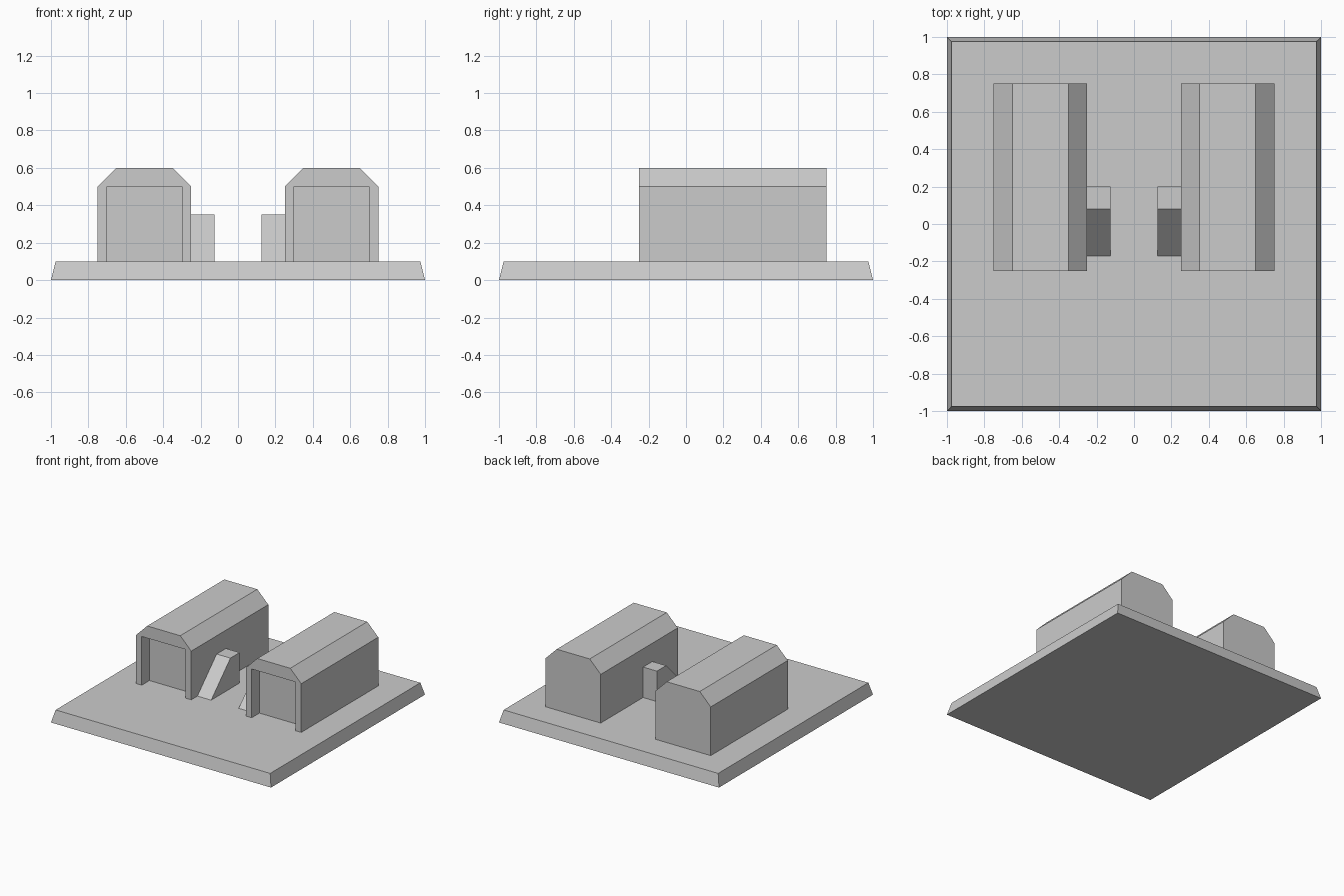
import bpy
import bmesh
from mathutils import Vector

if "Cube" in bpy.data.objects:
    bpy.data.objects.remove(bpy.data.objects["Cube"])


def extrude_profile(name, points, direction):
    """Solid made by sweeping a flat outline along a direction."""
    bm = bmesh.new()
    face = bm.faces.new([bm.verts.new(p) for p in points])
    swept = bmesh.ops.extrude_face_region(bm, geom=[face], use_keep_orig=True)
    moved = [g for g in swept["geom"] if isinstance(g, bmesh.types.BMVert)]
    bmesh.ops.translate(bm, verts=moved, vec=Vector(direction))
    bmesh.ops.recalc_face_normals(bm, faces=bm.faces)
    mesh = bpy.data.meshes.new(name)
    bm.to_mesh(mesh)
    bm.free()
    obj = bpy.data.objects.new(name, mesh)
    bpy.context.collection.objects.link(obj)
    return obj


def mirror_x(obj):
    mod = obj.modifiers.new("mirror", "MIRROR")
    mod.use_mirror_merge = False


BASE_TOP = 0.1

# Base slab with sloping edges
base = extrude_profile(
    "base_slab", [(-1, -1, 0), (1, -1, 0), (1, 1, 0), (-1, 1, 0)], (0, 0, BASE_TOP))
for v in base.data.vertices:
    if v.co.z > 0.05:
        v.co.x *= 0.975
        v.co.y *= 0.975

# Sheds with chamfered roofs
shed_outline = [(0.25, BASE_TOP), (0.75, BASE_TOP), (0.75, 0.5),
                (0.65, 0.6), (0.35, 0.6), (0.25, 0.5)]
shed = extrude_profile("shed", [(x, -0.25, z) for x, z in shed_outline], (0, 1, 0))

# Recessed doorway cut into the shed front
door_outline = [(0.3, 0.0), (0.7, 0.0), (0.7, 0.5), (0.3, 0.5)]
cutter = extrude_profile("doorway_cutter", [(x, -0.35, z) for x, z in door_outline], (0, 0.2, 0))
cutter.hide_render = True
cutter.display_type = "WIRE"
cut = shed.modifiers.new("doorway", "BOOLEAN")
cut.operation = "DIFFERENCE"
cut.solver = "EXACT"
cut.object = cutter
bpy.context.view_layer.objects.active = shed
bpy.ops.object.modifier_apply(modifier=cut.name)
bpy.data.objects.remove(cutter)
mirror_x(shed)

# Ramps with flat landings against the inner shed walls
ramp_outline = [(-0.17, BASE_TOP), (0.2, BASE_TOP), (0.2, 0.35), (0.08, 0.35)]
ramp = extrude_profile("side_ramp", [(0.125, y, z) for y, z in ramp_outline], (0.125, 0, 0))
mirror_x(ramp)
